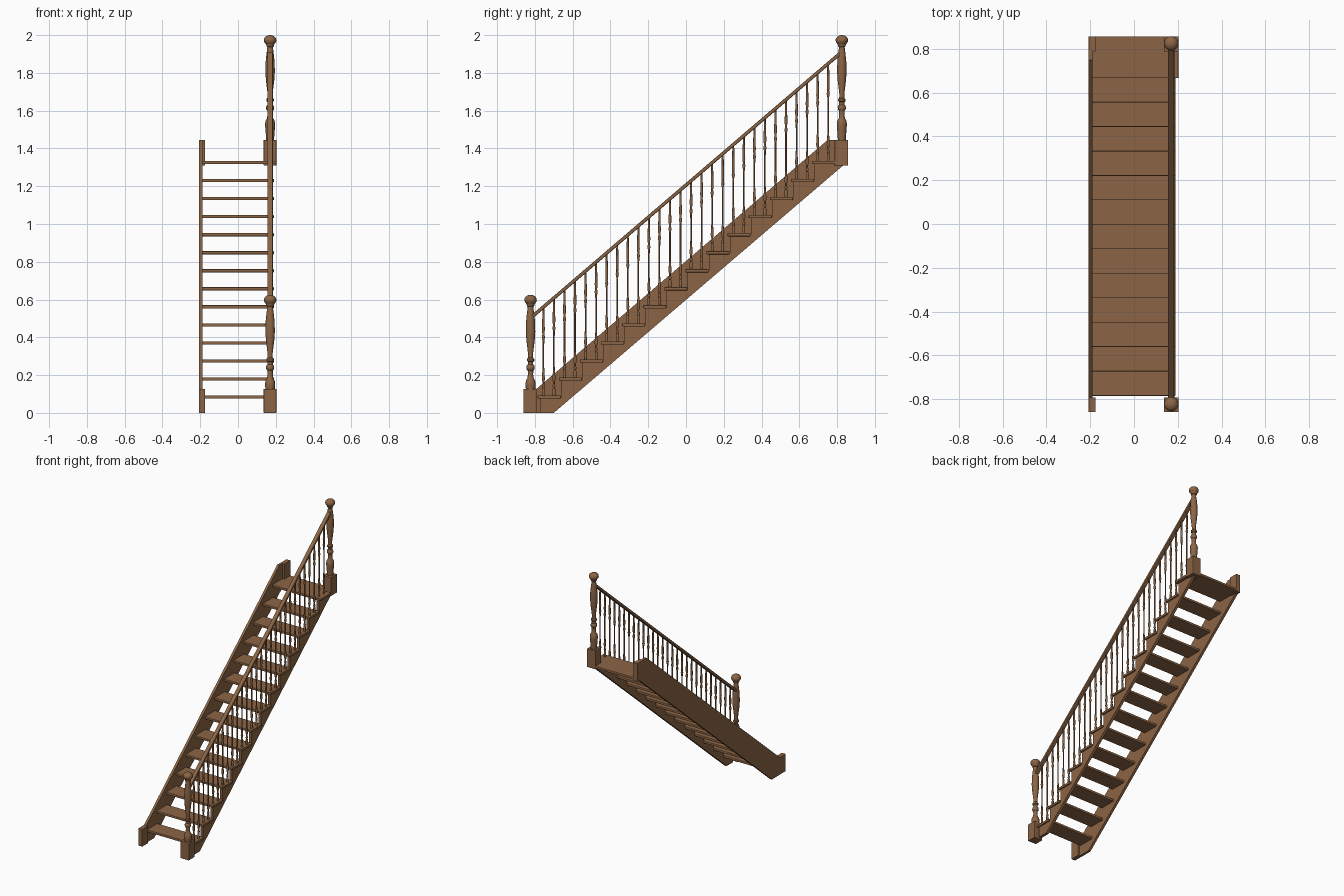
import bpy, bmesh, math

if "Cube" in bpy.data.objects:
    bpy.data.objects.remove(bpy.data.objects["Cube"])

N, RISE, RUN = 14, 0.0955, 0.1117
SLOPE = RISE / RUN
Y0, Z0 = -0.785, 0.0925          # front edge and top of first tread
THICK = 0.017
NX = 0.17                        # newel / balustrade line

wood = bpy.data.materials.new("brown_wood")
wood.diffuse_color = (0.26, 0.13, 0.06, 1)
wood.use_nodes = True
wood.node_tree.nodes["Principled BSDF"].inputs["Base Color"].default_value = wood.diffuse_color


def add(name, mesh, loc=(0, 0, 0), bevel=0):
    ob = bpy.data.objects.new(name, mesh)
    bpy.context.collection.objects.link(ob)
    ob.location = loc
    if not mesh.materials:
        mesh.materials.append(wood)
    if bevel:
        m = ob.modifiers.new("bevel", 'BEVEL')
        m.width, m.segments = bevel, 2
    return ob


def slab(name, pts, x0, x1, bevel=0):
    """Side profile in (y, z) extruded across x."""
    bm = bmesh.new()
    f = bm.faces.new([bm.verts.new((x0, y, z)) for y, z in pts])
    g = bmesh.ops.extrude_face_region(bm, geom=[f])
    for v in g["geom"]:
        if isinstance(v, bmesh.types.BMVert):
            v.co.x = x1
    bmesh.ops.recalc_face_normals(bm, faces=bm.faces)
    me = bpy.data.meshes.new(name)
    bm.to_mesh(me)
    bm.free()
    return add(name, me, bevel=bevel)


def box(name, x0, x1, y0, y1, z0, z1, bevel=0):
    return slab(name, [(y0, z0), (y1, z0), (y1, z1), (y0, z1)], x0, x1, bevel)


def turned(name, profile, sides):
    """Lathe a list of (radius, height) points around z."""
    bm = bmesh.new()
    rings = []
    for r, z in profile:
        rings.append([bm.verts.new((r * math.cos(2 * math.pi * i / sides),
                                    r * math.sin(2 * math.pi * i / sides), z))
                      for i in range(sides)])
    for a, b in zip(rings, rings[1:]):
        for i in range(sides):
            j = (i + 1) % sides
            bm.faces.new((a[i], a[j], b[j], b[i]))
    bm.faces.new(rings[0][::-1])
    bm.faces.new(rings[-1])
    me = bpy.data.meshes.new(name)
    bm.to_mesh(me)
    bm.free()
    me.shade_smooth()
    me.set_sharp_from_angle(angle=math.radians(40))
    return me


def low(y):                      # underside line of both strings
    return SLOPE * (y + 0.70)


def rail_z(y):                   # centre line of the handrail
    return 1.206 + SLOPE * y


# Treads, the last one deepened into a landing board
for i in range(N):
    y, z = Y0 + i * RUN, Z0 + i * RISE
    last = i == N - 1
    box(f"tread_{i + 1}", -0.195, 0.203 if last else 0.19,
        y, 0.857 if last else y + 0.122, z - THICK, z, 0.003)

# Closed string on the left
slab("closed_string", [(-0.80, 0), (-0.70, 0), (0.845, low(0.845)), (0.845, 1.33),
                       (0.80, 1.445), (0.75, 1.445), (-0.80, 0.12)], -0.207, -0.189)

# Cut string on the right, stepped under the treads
steps = []
for i in range(N):
    y, z = Y0 + 0.012 + i * RUN, Z0 - THICK / 2 + i * RISE
    steps += [(y, z - RISE if i else 0), (y, z)]
end = (0.845, Z0 - THICK / 2 + (N - 1) * RISE)
slab("cut_string", steps + [end, (0.845, low(0.845)), (-0.70, 0)], 0.16, 0.18)

# Newel blocks on the right and half posts on the left
for tag, y0, y1, z0, z1 in (("bottom", -0.86, -0.792, 0, 0.127),
                            ("top", 0.787, 0.857, 1.31, 1.445)):
    box(f"{tag}_newel_block", 0.136, 0.203, y0, y1, z0, z1, 0.002)
    box(f"{tag}_half_post", -0.207, -0.175, y0, y1, z0, z1, 0.002)

# Turned newels with ball caps; the lower one sinks into its block
newel = [(0.021, 0.065), (0.022, 0.09), (0.026, 0.14), (0.027, 0.155), (0.024, 0.172),
         (0.016, 0.185), (0.014, 0.205), (0.015, 0.225), (0.020, 0.230), (0.022, 0.240),
         (0.020, 0.250), (0.014, 0.256), (0.014, 0.270), (0.020, 0.276), (0.020, 0.286),
         (0.014, 0.292), (0.013, 0.31), (0.017, 0.345), (0.022, 0.385), (0.025, 0.43),
         (0.024, 0.48), (0.020, 0.52), (0.016, 0.55), (0.015, 0.562), (0.020, 0.566),
         (0.020, 0.571)]
for k in range(1, 12):
    a = math.pi * (0.2 + 0.8 * k / 11.2)
    newel.append((0.033 * math.sin(a), 0.598 - 0.027 * math.cos(a)))
newel_mesh = turned("newel", newel, 24)
add("bottom_newel", newel_mesh, (NX, -0.823, 0))
add("top_newel", newel_mesh, (NX, 0.825, 1.375))

# Handrail
ya, yb, h = -0.815, 0.825, 0.012
slab("handrail", [(ya, rail_z(ya) - h), (yb, rail_z(yb) - h),
                  (yb, rail_z(yb) + h), (ya, rail_z(ya) + h)], 0.155, 0.185, 0.005)

# Balusters, a short and a long one per tread
first = [Y0 + 0.030, Y0 + 0.030 + RUN / 2]
for j, y in enumerate(first):
    L = rail_z(y) - Z0
    prof = [(0.0075, 0), (0.0075, 0.035), (0.005, 0.04), (0.0085, 0.05), (0.005, 0.06),
            (0.005, 0.07), (0.0085, 0.085), (0.007, 0.11), (0.0045, 0.15),
            (0.0045, L - 0.20), (0.0055, L - 0.175), (0.009, L - 0.16),
            (0.0055, L - 0.145), (0.008, L - 0.12), (0.0065, L - 0.07), (0.005, L)]
    me = turned(("short", "long")[j] + "_baluster", prof, 10)
    for i in range(N):
        add(f"{me.name}_{i + 1}", me, (NX, y + i * RUN, Z0 + i * RISE))
